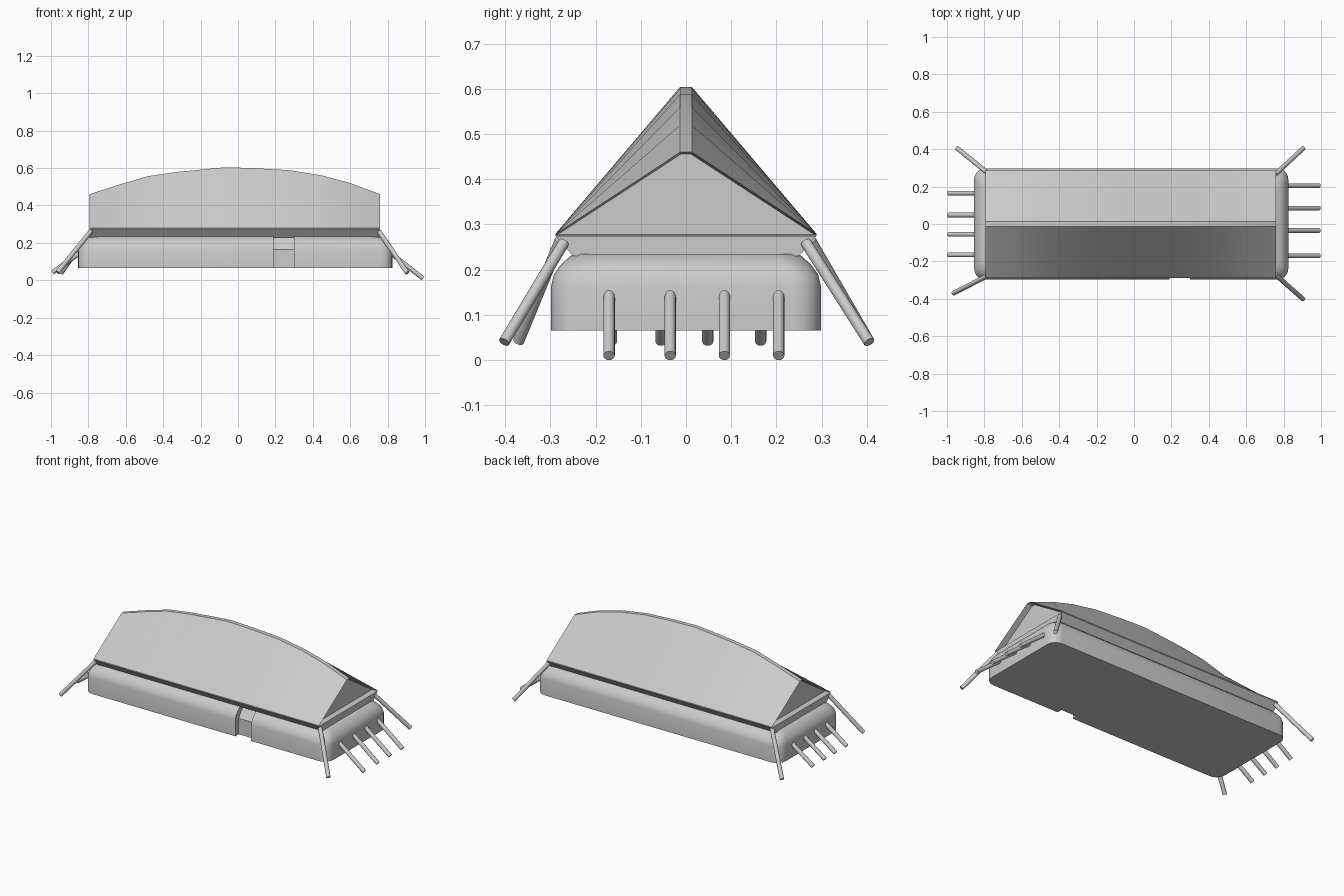
import bpy, bmesh, math
from mathutils import Vector

if "Cube" in bpy.data.objects:
    bpy.data.objects.remove(bpy.data.objects["Cube"])


def finish(bm, name, angle=30):
    bmesh.ops.recalc_face_normals(bm, faces=bm.faces[:])
    mesh = bpy.data.meshes.new(name)
    bm.to_mesh(mesh)
    bm.free()
    obj = bpy.data.objects.new(name, mesh)
    bpy.context.collection.objects.link(obj)
    smooth(obj, angle)
    return obj


def smooth(obj, angle):
    bpy.ops.object.select_all(action='DESELECT')
    obj.select_set(True)
    bpy.context.view_layer.objects.active = obj
    bpy.ops.object.shade_smooth_by_angle(angle=math.radians(angle))


def loft(rings):
    """Closed solid through equal-length rings, returns bmesh and its two caps."""
    bm = bmesh.new()
    rows = [[bm.verts.new(p) for p in ring] for ring in rings]
    for a, b in zip(rows, rows[1:]):
        for i in range(len(a)):
            j = (i + 1) % len(a)
            bm.faces.new((a[i], a[j], b[j], b[i]))
    return bm, [bm.faces.new(rows[0]), bm.faces.new(rows[-1])]


def rounded_ring(z, inset, r=0.06, steps=5):
    hx, hy = 0.84 - inset, 0.298 - inset
    pts = []
    for k, (sx, sy) in enumerate(((1, 1), (-1, 1), (-1, -1), (1, -1))):
        for s in range(steps + 1):
            a = math.pi / 2 * (k + s / steps)
            pts.append((-0.015 + sx * (hx - r) + r * math.cos(a),
                        sy * (hy - r) + r * math.sin(a), z))
    return pts


# House body with rounded corners and a rounded shoulder
body_profile = [(0.065, 0), (0.165, 0), (0.19, 0.006), (0.212, 0.022), (0.235, 0.048)]
bm, _ = loft([rounded_ring(z, i) for z, i in body_profile])
body = finish(bm, "house_body", 60)

# Doorway recess, upright below and leaning back above
door_profile = [(-0.4, 0.03), (-0.265, 0.03), (-0.265, 0.165),
                (-0.215, 0.232), (-0.215, 0.26), (-0.4, 0.26)]
bm, _ = loft([[(x, y, z) for y, z in door_profile] for x in (0.19, 0.30)])
cutter = finish(bm, "doorway_cutter")
mod = body.modifiers.new("doorway", 'BOOLEAN')
mod.operation = 'DIFFERENCE'
mod.solver = 'EXACT'
mod.object = cutter
bpy.context.view_layer.objects.active = body
bpy.ops.object.modifier_apply(modifier=mod.name)
bpy.data.objects.remove(cutter)
smooth(body, 60)

# Thatched roof with a bowed ridge and recessed gables
ridge = [(-0.795, 0.46), (-0.64, 0.51), (-0.48, 0.557), (-0.32, 0.58), (-0.07, 0.604),
         (0.08, 0.60), (0.28, 0.588), (0.45, 0.56), (0.6, 0.52), (0.76, 0.46)]
bm, caps = loft([[(x, -0.288, 0.274), (x, -0.288, 0.28), (x, -0.013, h),
                  (x, 0.013, h), (x, 0.288, 0.28), (x, 0.288, 0.274)]
                 for x, h in ridge])
bmesh.ops.recalc_face_normals(bm, faces=bm.faces[:])
bmesh.ops.inset_individual(bm, faces=caps, thickness=0.005, depth=0)
for cap, dx in zip(caps, (0.035, -0.035)):
    bmesh.ops.translate(bm, verts=cap.verts[:], vec=(dx, 0, 0))
finish(bm, "thatched_roof", 25)

# Sloping soffit beneath the eaves
bm, _ = loft([[(x, -0.288, 0.275), (x, 0.288, 0.275), (x, 0.25, 0.23), (x, -0.25, 0.23)]
              for x in (-0.795, 0.76)])
finish(bm, "eave_soffit", 20)


def pole(name, start, end, r=0.0125):
    a, b = Vector(start), Vector(end)
    bpy.ops.mesh.primitive_cylinder_add(vertices=16, radius=r, depth=(b - a).length,
                                        location=(a + b) / 2)
    obj = bpy.context.object
    obj.name = name
    obj.rotation_euler = (b - a).to_track_quat('Z', 'Y').to_euler()
    smooth(obj, 40)


# Slanted poles leaning against both ends
for y in (-0.17, -0.035, 0.085, 0.205):
    pole("right_end_pole", (0.81, y, 0.15), (0.99, y, 0.01))
for y in (-0.165, -0.055, 0.048, 0.165):
    pole("left_end_pole", (-0.84, y, 0.15), (-0.992, y, 0.042))

# Poles splaying out from the roof corners
pole("corner_pole", (0.755, -0.27, 0.26), (0.905, -0.402, 0.04))
pole("corner_pole", (0.755, 0.265, 0.26), (0.905, 0.405, 0.04))
pole("corner_pole", (-0.785, -0.278, 0.265), (-0.965, -0.37, 0.042))
pole("corner_pole", (-0.785, 0.275, 0.265), (-0.945, 0.405, 0.04))
